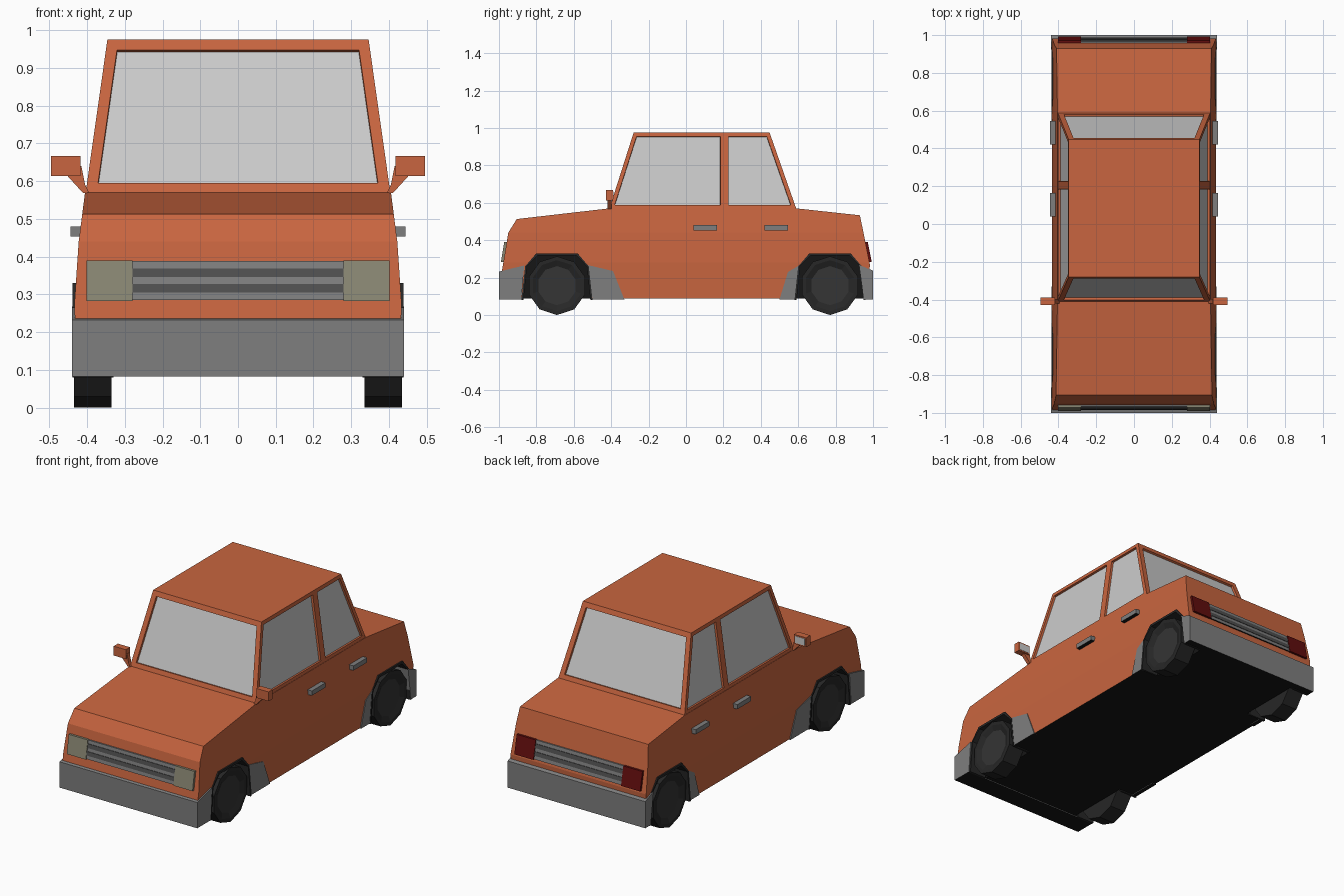
import bpy, bmesh, math

if "Cube" in bpy.data.objects:
    bpy.data.objects.remove(bpy.data.objects["Cube"])


def material(name, *rgb):
    m = bpy.data.materials.new(name)
    m.diffuse_color = (*rgb, 1)
    m.use_nodes = True
    m.node_tree.nodes["Principled BSDF"].inputs["Base Color"].default_value = m.diffuse_color
    return m


PAINT = material("orange_paint", 0.58, 0.13, 0.05)
GREY = material("bumper_grey", 0.21, 0.21, 0.21)
GLASS = material("glass_grey", 0.55, 0.55, 0.55)
BLACK = material("black", 0.008, 0.008, 0.008)
RUBBER = material("rubber", 0.02, 0.02, 0.02)
HUB = material("hub_grey", 0.035, 0.035, 0.035)
BAR = material("grille_dark", 0.08, 0.08, 0.08)
LAMP = material("headlight", 0.25, 0.24, 0.17)
RED = material("tail_red", 0.12, 0.004, 0.004)


def finish(name, bm, *mats):
    bmesh.ops.recalc_face_normals(bm, faces=bm.faces)
    me = bpy.data.meshes.new(name)
    bm.to_mesh(me)
    bm.free()
    for m in mats:
        me.materials.append(m)
    ob = bpy.data.objects.new(name, me)
    bpy.context.collection.objects.link(ob)
    return ob


def prism_bm(pts, a, b, axis="x"):
    """Extrude a 2D outline (yz for axis x, xz for axis y) from a to b."""
    bm = bmesh.new()
    place = (lambda p, d: (d, p[0], p[1])) if axis == "x" else (lambda p, d: (p[0], d, p[1]))
    A = [bm.verts.new(place(p, a)) for p in pts]
    B = [bm.verts.new(place(p, b)) for p in pts]
    bm.faces.new(A)
    bm.faces.new(B)
    for i in range(len(pts)):
        j = (i + 1) % len(pts)
        bm.faces.new((A[i], A[j], B[j], B[i]))
    bmesh.ops.recalc_face_normals(bm, faces=bm.faces)
    bm.normal_update()
    return bm


def black_bottom(bm):
    for f in bm.faces:
        if f.normal.z < -0.95:
            f.material_index = 1


def prism(name, pts, a, b, mat, axis="x"):
    bm = prism_bm(pts, a, b, axis)
    black_bottom(bm)
    return finish(name, bm, mat, BLACK if mat == GREY else mat)


def rect(u0, u1, v0, v1):
    return [(u0, v0), (u1, v0), (u1, v1), (u0, v1)]


def arch(c, k=1.0, top=0.33):
    return [(c + k * y, z) for y, z in ((-0.19, 0.08), (-0.17, 0.26), (-0.11, top),
                                        (0.11, top), (0.17, 0.26), (0.19, 0.08))]


# Lower body: side profile whose width tapers with height
bm = prism_bm([(-0.975, 0.087), (-0.985, 0.23), (-0.95, 0.44), (-0.905, 0.513), (-0.41, 0.57),
               (0.59, 0.57), (0.93, 0.533), (0.983, 0.27), (0.975, 0.087)], -1, 1)
black_bottom(bm)
for z in (0.28, 0.44):
    bmesh.ops.bisect_plane(bm, geom=bm.verts[:] + bm.edges[:] + bm.faces[:],
                           plane_co=(0, 0, z), plane_no=(0, 0, 1))
LEVELS = [(0.08, 0.43), (0.28, 0.433), (0.44, 0.422), (0.58, 0.404)]
for v in bm.verts:
    for (z0, w0), (z1, w1) in zip(LEVELS, LEVELS[1:]):
        if z0 <= v.co.z < z1:
            v.co.x *= w0 + (w1 - w0) * (v.co.z - z0) / (z1 - z0)
            break
body = finish("body", bm, PAINT, BLACK)

# Wheels, arch openings and dark arch trims
WHEELS = (("front", -0.69), ("rear", 0.77))
for end, c in WHEELS:
    for side, s in (("right", 1), ("left", -1)):
        cutter = prism("arch_cutter", [(y, z - 0.02 * (z < 0.1)) for y, z in arch(c)],
                       s * 0.32, s * 0.6, BLACK)
        cutter.hide_render = True
        mod = body.modifiers.new("arch", "BOOLEAN")
        mod.operation, mod.solver, mod.object = "DIFFERENCE", "EXACT", cutter
        mod.material_mode = "TRANSFER"
        bpy.context.view_layer.objects.active = body
        bpy.ops.object.modifier_apply(modifier=mod.name)
        bpy.data.objects.remove(cutter)

        prism(f"{end}_{side}_arch_trim", arch(c) + arch(c, 0.94, 0.317)[::-1],
              s * 0.33, s * 0.438, RUBBER)

        r = 0.157
        ring = [(c + r * math.sin(i * math.pi / 5), r - r * math.cos(i * math.pi / 5))
                for i in range(10)]
        bm = prism_bm(ring, s * 0.335, s * 0.435)
        cap = [f for f in bm.faces if f.normal.x * s > 0.9]
        bmesh.ops.inset_individual(bm, faces=cap, thickness=0.02, use_even_offset=True)
        bmesh.ops.inset_individual(bm, faces=cap, thickness=0.03, depth=-0.012,
                                   use_even_offset=True)
        cap[0].material_index = 1
        finish(f"{end}_{side}_wheel", bm, RUBBER, HUB)

# Cabin: tapered box with inset windows
bm = bmesh.new()
low = [bm.verts.new(p) for p in ((-0.404, -0.41, 0.567), (0.404, -0.41, 0.567),
                                 (0.404, 0.59, 0.567), (-0.404, 0.59, 0.567))]
top = [bm.verts.new(p) for p in ((-0.346, -0.28, 0.975), (0.346, -0.28, 0.975),
                                 (0.346, 0.447, 0.975), (-0.346, 0.447, 0.975))]
bm.faces.new(low)
bm.faces.new(top)
for i in range(4):
    j = (i + 1) % 4
    bm.faces.new((low[i], low[j], top[j], top[i]))
bmesh.ops.bisect_plane(bm, geom=bm.verts[:] + bm.edges[:] + bm.faces[:],
                       plane_co=(0, 0.205, 0), plane_no=(0, 1, 0))
bmesh.ops.recalc_face_normals(bm, faces=bm.faces)
bm.normal_update()
for panes, t in (([f for f in bm.faces if abs(f.normal.x) > 0.8], 0.021),
                 ([f for f in bm.faces if abs(f.normal.y) > 0.8], 0.029)):
    bmesh.ops.inset_individual(bm, faces=panes, thickness=t, use_even_offset=True)
    bmesh.ops.inset_individual(bm, faces=panes, thickness=0.001, depth=-0.012,
                               use_even_offset=True)
    for f in panes:
        f.material_index = 1
finish("cabin", bm, PAINT, GLASS)

# Bumpers wrapping round to the wheel openings
prism("front_bumper", [(-1, 0.083), (-1, 0.232), (-0.865, 0.265), (-0.88, 0.083)], -0.44, 0.44, GREY)
prism("rear_bumper", [(1, 0.083), (1, 0.237), (0.925, 0.268), (0.95, 0.083)], -0.44, 0.44, GREY)


# Grille and lamp panels lying on the sloped nose and tail
def panel(name, y0, slope, z0, z1, out, xa, xb, mat):
    d = math.copysign(1, y0)
    ya, yb = (y0 - d * slope * (z - 0.28) for z in (z0, z1))
    prism(name, [(ya + d * out, z0), (yb + d * out, z1), (yb - d * 0.02, z1), (ya - d * 0.02, z0)],
          xa, xb, mat)


for end, y0, slope, lamp in (("front", -0.977, 0.167, LAMP), ("rear", 0.981, 0.2, RED)):
    panel(f"{end}_grille", y0, slope, 0.285, 0.388, 0.008, -0.28, 0.28, GREY)
    for k, (za, zb) in enumerate(((0.305, 0.327), (0.346, 0.369))):
        panel(f"{end}_grille_bar_{k}", y0, slope, za, zb, 0.011, -0.28, 0.28, BAR)
    for side, s in (("right", 1), ("left", -1)):
        panel(f"{end}_{side}_lamp", y0, slope, 0.283, 0.39, 0.013, s * 0.28, s * 0.402, lamp)

# Side details: sill guards, door handles and mirrors
for side, s in (("right", 1), ("left", -1)):
    prism(f"{side}_front_guard", [(-0.5, 0.084), (-0.525, 0.267), (-0.39, 0.235), (-0.33, 0.084)],
          s * 0.41, s * 0.436, GREY)
    prism(f"{side}_rear_guard", [(0.5, 0.084), (0.545, 0.23), (0.605, 0.265), (0.585, 0.084)],
          s * 0.41, s * 0.436, GREY)
    for k, y in enumerate((0.04, 0.42)):
        prism(f"{side}_door_handle_{k}", rect(y, y + 0.125, 0.453, 0.48), s * 0.41, s * 0.444, GREY)
    arm = [(0.395, 0.57), (0.41, 0.568), (0.45, 0.612), (0.45, 0.64), (0.415, 0.64), (0.405, 0.59)]
    prism(f"{side}_mirror_arm", [(s * x, z) for x, z in arm], -0.42, -0.397, PAINT, "y")
    prism(f"{side}_mirror_head", rect(s * 0.417, s * 0.495, 0.613, 0.667), -0.428, -0.39, PAINT, "y")
    prism(f"{side}_mirror_glass", rect(s * 0.425, s * 0.487, 0.62, 0.66), -0.395, -0.388, GLASS, "y")
